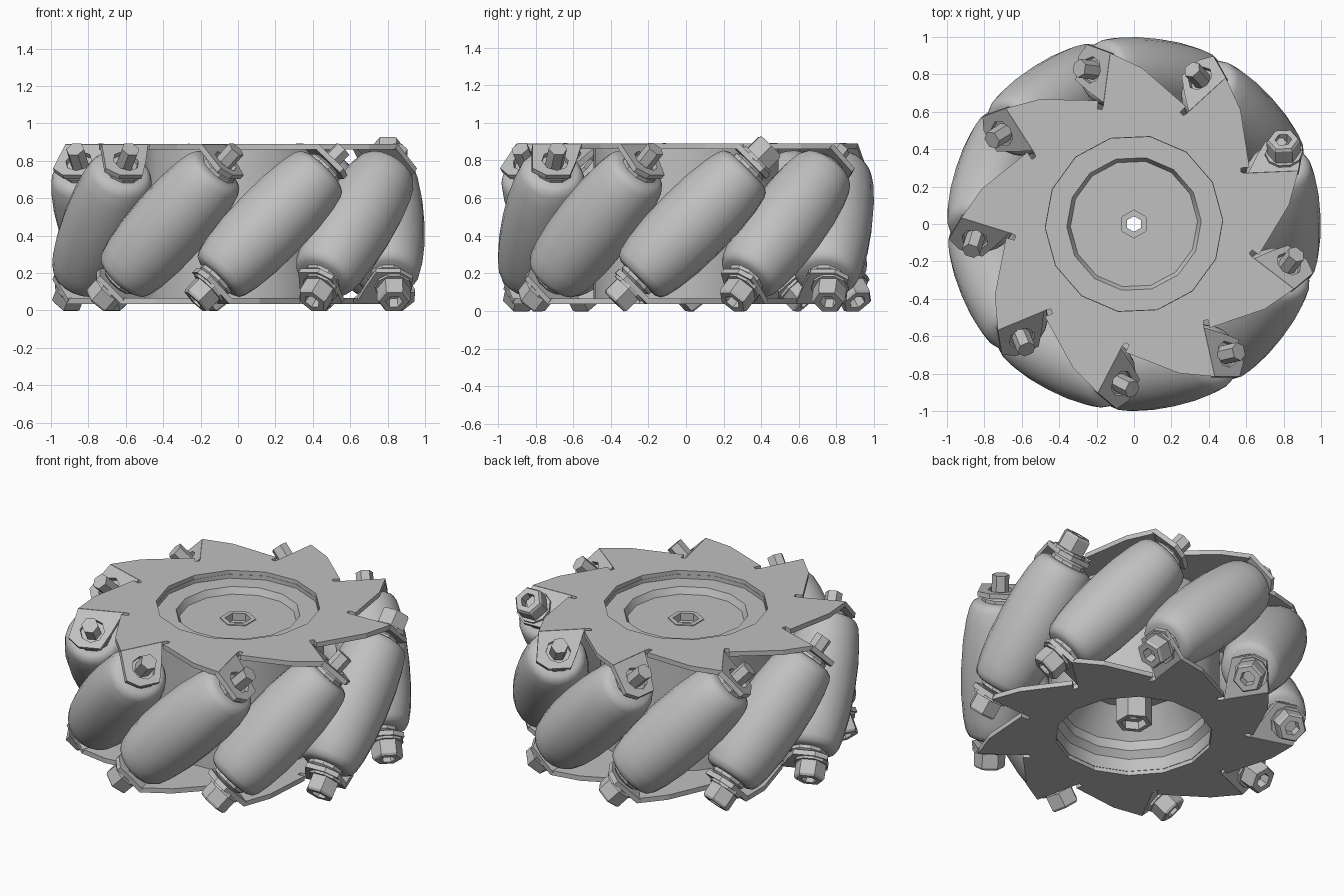
import bpy, bmesh, math
from mathutils import Matrix, Vector

cube = bpy.data.objects.get("Cube")
if cube:
    bpy.data.objects.remove(cube, do_unlink=True)

COUNT = 9             # rollers around the wheel
PHASE = math.radians(2.5)
MID_Z = 0.4625        # mid height of the wheel
AXIS_R = 0.787        # distance of roller axes from the wheel centre

metal = bpy.data.materials.new("grey metal")
metal.use_nodes = True
GREY = (0.53, 0.53, 0.53, 1)
metal.diffuse_color = GREY
metal.node_tree.nodes["Principled BSDF"].inputs["Base Color"].default_value = GREY


def finish(bm, name, matrix, smooth=False):
    bmesh.ops.recalc_face_normals(bm, faces=bm.faces)
    mesh = bpy.data.meshes.new(name)
    bm.to_mesh(mesh)
    bm.free()
    mesh.materials.append(metal)
    obj = bpy.data.objects.new(name, mesh)
    bpy.context.collection.objects.link(obj)
    obj.matrix_world = matrix
    if smooth:
        bpy.ops.object.select_all(action='DESELECT')
        obj.select_set(True)
        bpy.context.view_layer.objects.active = obj
        bpy.ops.object.shade_smooth_by_angle(angle=math.radians(35))


def lathe(bm, profile, sides, closed=False):
    """Turn (radius, height) points around z; open profiles get end caps."""
    rings = []
    for r, z in profile:
        rings.append([bm.verts.new((r * math.cos(a), r * math.sin(a), z))
                      for a in (math.tau * i / sides for i in range(sides))])
    pairs = list(zip(rings, rings[1:]))
    if closed:
        pairs.append((rings[-1], rings[0]))
    else:
        bm.faces.new(rings[0])
        bm.faces.new(rings[-1])
    for a, b in pairs:
        for i in range(sides):
            j = (i + 1) % sides
            bm.faces.new((a[i], a[j], b[j], b[i]))


def polar(r, degrees):
    a = math.radians(degrees)
    return r * math.cos(a), r * math.sin(a)


def loop_edges(bm, points):
    verts = [bm.verts.new((x, y, 0)) for x, y in points]
    return [bm.edges.new((v, verts[(i + 1) % len(verts)])) for i, v in enumerate(verts)]


def sheet(name, outline, hole_radius, hole_sides, depth, matrix):
    """Flat sheet with a round hole, thickened evenly about its plane."""
    bm = bmesh.new()
    edges = loop_edges(bm, outline)
    edges += loop_edges(bm, [polar(hole_radius, 360 * i / hole_sides)
                             for i in range(hole_sides)])
    bmesh.ops.triangle_fill(bm, edges=edges, use_beauty=True)
    bmesh.ops.dissolve_limit(bm, angle_limit=0.01, verts=bm.verts, edges=bm.edges)
    bmesh.ops.translate(bm, verts=bm.verts, vec=(0, 0, -depth / 2))
    geom = bmesh.ops.extrude_face_region(bm, geom=bm.faces[:], use_keep_orig=True)["geom"]
    moved = [g for g in geom if isinstance(g, bmesh.types.BMVert)]
    bmesh.ops.translate(bm, verts=moved, vec=(0, 0, depth))
    finish(bm, name, matrix)


# Saw-tooth side plates, the lower one turned over
TOOTH = [polar(0.835, 4.5), (0.89, 0.245), (0.61, 0.245), (0.585, 0.25), (0.585, 0.275), (0.63, 0.275)]
outline = []
for k in range(COUNT):
    turn = Matrix.Rotation(math.tau * k / COUNT, 2)
    outline += [turn @ Vector(p) for p in TOOTH]

spin = Matrix.Rotation(PHASE, 4, 'Z')
flip = Matrix.Rotation(math.pi, 4, 'X')
centre = Matrix.Translation((0, 0, MID_Z))
lift = Matrix.Translation((0, 0, 0.412))
sheet("top_plate", outline, 0.475, 14, 0.03, centre @ spin @ lift)
sheet("bottom_plate", outline, 0.455, 14, 0.03, centre @ spin @ flip @ lift)

# Central drum: stepped recess above, deep dish below
bm = bmesh.new()
lathe(bm, [(0.50, 0.06), (0.50, 0.865), (0.473, 0.865), (0.473, 0.84), (0.36, 0.84),
           (0.34, 0.80), (0.08, 0.80), (0.08, 0.40), (0.30, 0.40), (0.42, 0.24),
           (0.42, 0.18), (0.452, 0.14), (0.452, 0.06)], 14, closed=True)
finish(bm, "drum", spin, smooth=True)

# Hexagonal hub with a narrow bore
bm = bmesh.new()
lathe(bm, [(0.105, 0.12), (0.105, 0.805), (0.075, 0.805), (0.075, 0.76), (0.042, 0.76),
           (0.042, 0.17), (0.075, 0.17), (0.075, 0.12)], 6, closed=True)
finish(bm, "hub", Matrix.Rotation(math.radians(30), 4, 'Z'))

# Parts along each tilted roller axis
HALF_ROLLER = [(0.211, 0), (0.206, 0.16), (0.191, 0.29), (0.174, 0.365),
               (0.158, 0.395), (0.13, 0.41)]
ROLLER = [(r, -s) for r, s in HALF_ROLLER[:0:-1]] + HALF_ROLLER
TAB = [(-0.165, -0.127), (0.103, -0.127), (0.132, 0.055), (0.065, 0.106),
       (-0.065, 0.106), (-0.115, 0.0)]


def turned(name, profile, sides, matrix, smooth=False):
    bm = bmesh.new()
    lathe(bm, profile, sides)
    finish(bm, name, matrix, smooth)


def bolt_head(name, matrix):
    """Socket head with washer, seated a little outside the roller axis."""
    seat = matrix @ Matrix.Translation((0.03, 0, 0))
    turned(name, [(0.09, 0.475), (0.09, 0.575), (0.08, 0.588), (0.045, 0.588),
                  (0.04, 0.53)], 6, seat)
    turned(name + "_washer", [(0.1, 0.47), (0.1, 0.49)], 10, seat)


for k in range(COUNT):
    n = str(k + 1)
    up = (centre @ Matrix.Rotation(PHASE + math.tau * k / COUNT, 4, 'Z')
          @ Matrix.Translation((AXIS_R, 0, 0)) @ Matrix.Rotation(-math.pi / 4, 4, 'X'))
    down = up @ flip
    turned("roller_" + n, ROLLER, 20, up, smooth=True)

    # Collars between the roller and its tabs, then the tabs
    for side, m in (("top", up), ("bottom", down)):
        turned(side + "_collar_" + n, [(0.105, 0.40), (0.105, 0.43), (0.085, 0.444)], 10, m)
        sheet(side + "_tab_" + n, TAB, 0.072, 8, 0.03, m @ Matrix.Translation((0, 0, 0.46)))

    # Bolt end above, head below; one bolt has a head above as well
    turned("bolt_end_" + n, [(0.05, 0.40), (0.05, 0.565)], 6, up)
    bolt_head("bolt_head_" + n, down)
    if k == 0:
        bolt_head("upper_bolt_head", up)
